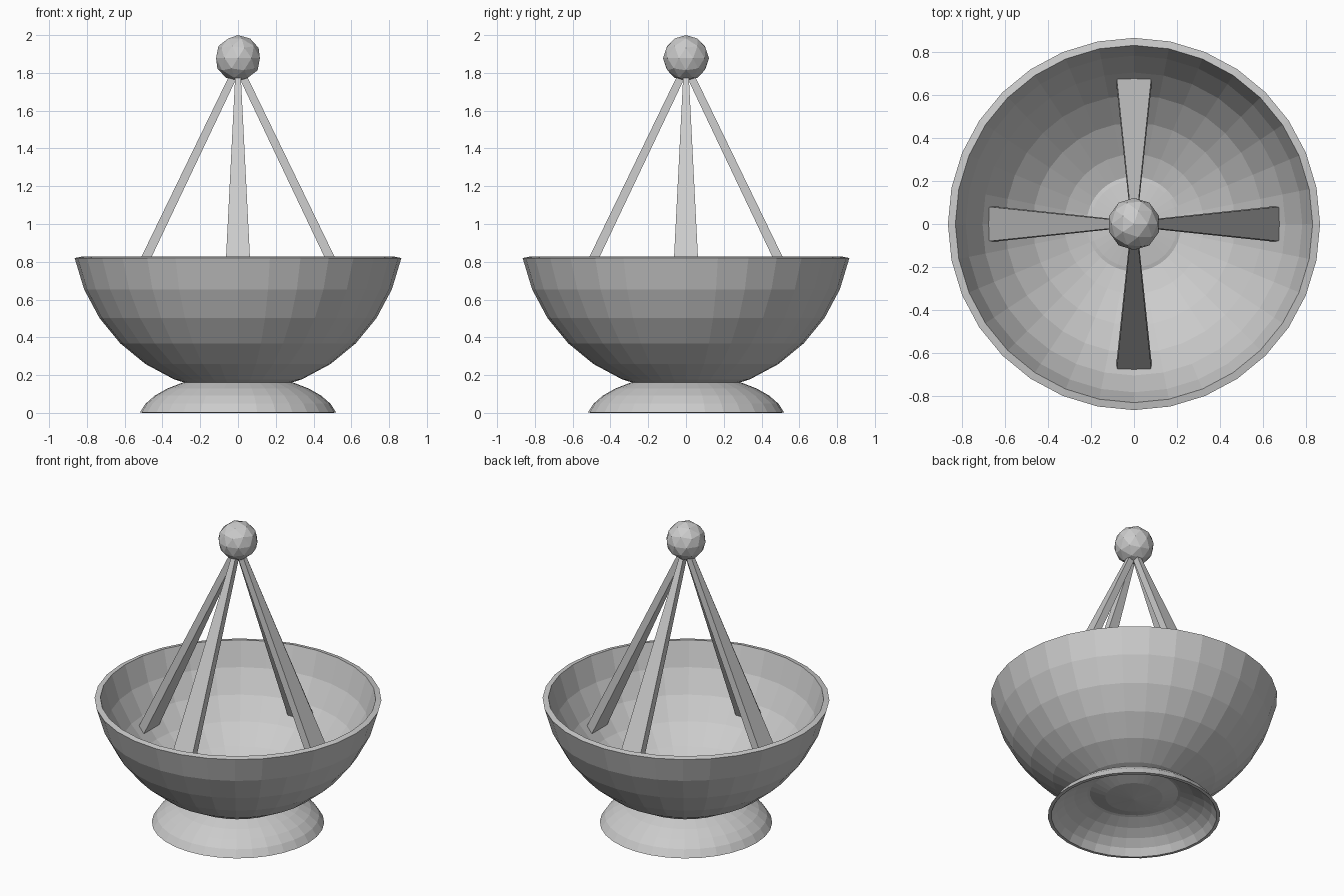
import bpy, bmesh
from math import cos, sin, radians, pi
from mathutils import Vector

if "Cube" in bpy.data.objects:
    bpy.data.objects.remove(bpy.data.objects["Cube"])

SEGS = 32
STEP = 11.25


def finish(name, bm):
    bmesh.ops.recalc_face_normals(bm, faces=bm.faces)
    mesh = bpy.data.meshes.new(name)
    bm.to_mesh(mesh)
    bm.free()
    obj = bpy.data.objects.new(name, mesh)
    bpy.context.collection.objects.link(obj)
    return obj


def shell(name, rx, rz, centre_z, up):
    """Thick part-dome spun from an arc; up = 1 for a dome, -1 for a bowl."""
    arc = [(cos(radians(STEP * i)), sin(radians(STEP * i))) for i in range(1, 8)]
    inner = 0.96
    profile = [(0, 1)] + arc[::-1] + [(c * inner, s * inner) for c, s in arc] + [(0, inner)]
    bm = bmesh.new()
    verts = [bm.verts.new((r * rx, 0, centre_z + up * h * rz)) for r, h in profile]
    edges = [bm.edges.new(pair) for pair in zip(verts, verts[1:])]
    bmesh.ops.spin(bm, geom=verts + edges, cent=(0, 0, 0), axis=(0, 0, 1),
                   angle=2 * pi, steps=SEGS)
    bmesh.ops.remove_doubles(bm, verts=bm.verts, dist=0.0005)
    return finish(name, bm)


# bowl and flattened upside-down foot
shell("bowl", 0.882, 0.882, 0.992, -1)
shell("foot", 0.53, 0.248, -0.0465, 1)

# ball at the top
bm = bmesh.new()
bmesh.ops.create_icosphere(bm, subdivisions=2, radius=0.122)
bmesh.ops.translate(bm, verts=bm.verts, vec=(0, 0, 1.878))
finish("top_ball", bm)


def strut(name, angle):
    """Tapered bar leaning from the bowl wall up to the ball."""
    low, high = Vector((0.66, 0, 0.46)), Vector((0.012, 0, 1.81))
    normal = (high - low).normalized().cross(Vector((0, 1, 0)))
    bm = bmesh.new()
    rings = []
    for p, half_w, half_t in ((low, 0.081, 0.026), (high, 0.013, 0.02)):
        rings.append([bm.verts.new(p + normal * (a * half_t) + Vector((0, b * half_w, 0)))
                      for a, b in ((-1, -1), (1, -1), (1, 1), (-1, 1))])
    bm.faces.new(rings[0])
    bm.faces.new(rings[1])
    for i in range(4):
        j = (i + 1) % 4
        bm.faces.new((rings[0][i], rings[0][j], rings[1][j], rings[1][i]))
    finish(name, bm).rotation_euler.z = angle


# four struts
for i, side in enumerate(("right", "back", "left", "front")):
    strut(side + "_strut", i * pi / 2)
